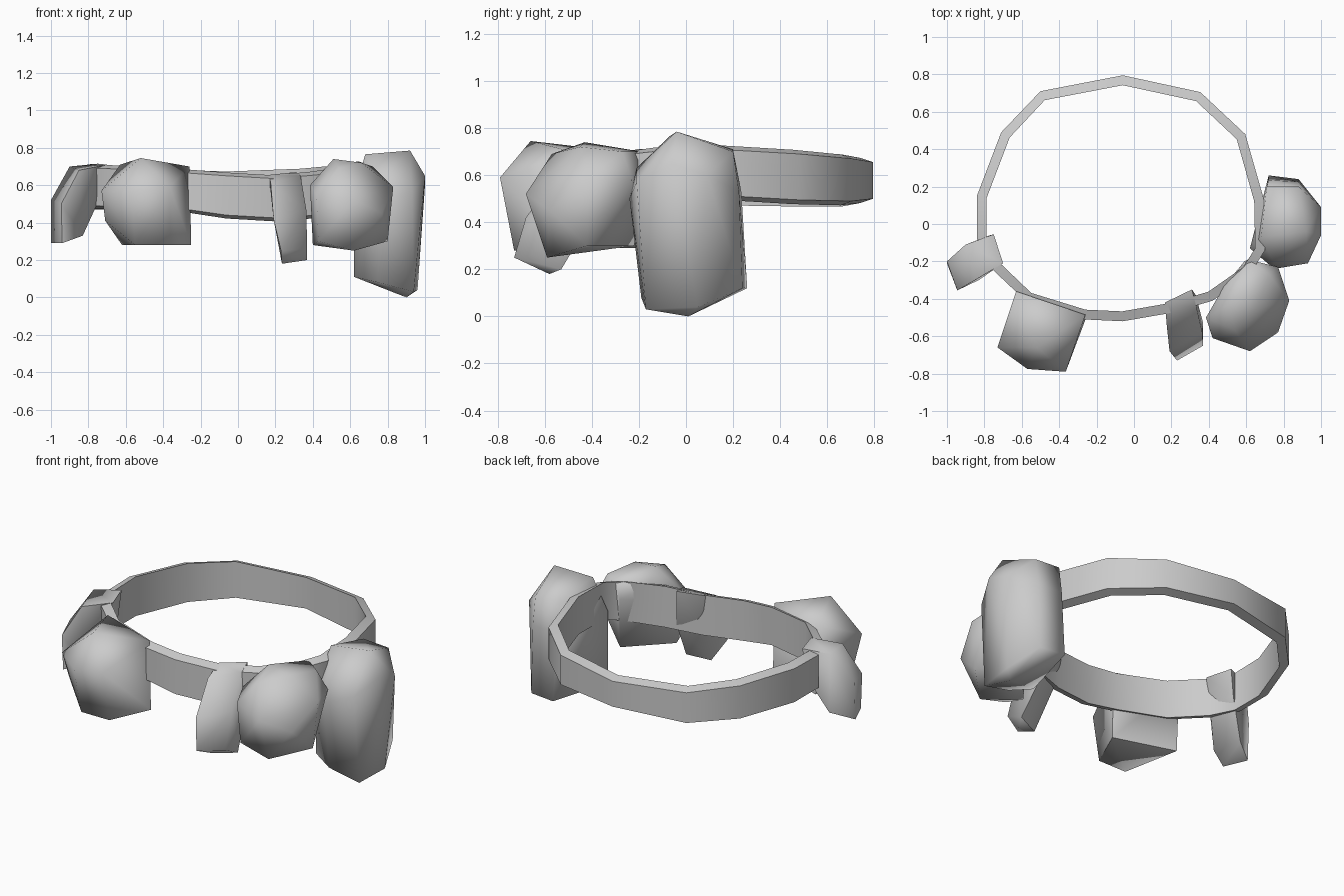
import bpy, bmesh, math
from mathutils import Vector

grey = bpy.data.materials.new("light grey")
grey.diffuse_color = (0.6, 0.6, 0.6, 1)


def finish(bm, name, angle):
    bmesh.ops.recalc_face_normals(bm, faces=bm.faces[:])
    mesh = bpy.data.meshes.new(name)
    bm.to_mesh(mesh)
    bm.free()
    mesh.materials.append(grey)
    obj = bpy.data.objects.new(name, mesh)
    bpy.context.collection.objects.link(obj)
    bpy.ops.object.select_all(action='DESELECT')
    obj.select_set(True)
    bpy.context.view_layer.objects.active = obj
    bpy.ops.object.shade_smooth_by_angle(angle=math.radians(angle))
    return obj


def pouch(name, corners):
    """Faceted soft pouch: the hull around its corner points."""
    bm = bmesh.new()
    for c in corners:
        bm.verts.new(c)
    bmesh.ops.convex_hull(bm, input=bm.verts[:])
    loose = [v for v in bm.verts if not v.link_faces]
    bmesh.ops.delete(bm, geom=loose, context='VERTS')
    return finish(bm, name, 85)


def belt(name, path, thickness, flare):
    """Closed band following (x, y, bottom, top) stations, taller inside."""
    bm = bmesh.new()
    n = len(path)
    rings = []
    for i, (x, y, lo, hi) in enumerate(path):
        a = Vector(path[i - 1][:2])
        b = Vector(path[(i + 1) % n][:2])
        t = (b - a).normalized()
        inward = Vector((t.y, -t.x)) * thickness     # path runs clockwise
        ix, iy = x + inward.x, y + inward.y
        rings.append([bm.verts.new(p) for p in
                      ((x, y, lo), (x, y, hi),
                       (ix, iy, hi + flare), (ix, iy, lo - flare))])
    for i in range(n):
        p, q = rings[i], rings[(i + 1) % n]
        for k in range(4):
            m = (k + 1) % 4
            bm.faces.new((p[k], p[m], q[m], q[k]))
    return finish(bm, name, 60)


# Waist belt, dipping at the front
belt("belt", [
    (-0.06, 0.795, 0.50, 0.655), (0.355, 0.705, 0.49, 0.67),
    (0.595, 0.48, 0.495, 0.69), (0.695, 0.13, 0.515, 0.71),
    (0.70, -0.14, 0.51, 0.70), (0.62, -0.27, 0.48, 0.685),
    (0.42, -0.41, 0.44, 0.655),
    (0.20, -0.475, 0.425, 0.635), (-0.06, -0.52, 0.44, 0.65),
    (-0.27, -0.51, 0.47, 0.665), (-0.575, -0.415, 0.485, 0.685),
    (-0.76, -0.24, 0.49, 0.69), (-0.84, -0.08, 0.49, 0.69),
    (-0.84, 0.15, 0.49, 0.695), (-0.71, 0.49, 0.485, 0.685),
    (-0.50, 0.71, 0.485, 0.67)], 0.053, 0.018)

# Tall side pouch
pouch("tall_side_pouch", [
    (0.92, -0.04, 0.785), (0.68, -0.07, 0.765), (0.71, 0.20, 0.71),
    (0.88, 0.20, 0.70), (0.75, -0.21, 0.63), (1.0, -0.06, 0.65),
    (1.0, 0.09, 0.60), (0.93, -0.21, 0.57), (0.75, -0.24, 0.5),
    (0.72, 0.235, 0.53), (0.88, 0.225, 0.53),
    (0.90, 0.01, 0.0), (0.94, -0.17, 0.03), (0.96, 0.05, 0.04),
    (0.72, 0.26, 0.12), (0.88, 0.24, 0.12), (0.62, -0.13, 0.11),
    (0.62, -0.13, 0.55), (0.75, -0.19, 0.08)])

# Rounded front right pouch
pouch("round_front_pouch", [
    (0.51, -0.43, 0.74), (0.61, -0.19, 0.70), (0.72, -0.27, 0.70),
    (0.66, -0.45, 0.72), (0.48, -0.335, 0.68), (0.50, -0.31, 0.58),
    (0.59, -0.20, 0.60),
    (0.54, -0.57, 0.69), (0.385, -0.50, 0.60), (0.42, -0.61, 0.55),
    (0.62, -0.68, 0.52), (0.83, -0.41, 0.59), (0.77, -0.23, 0.58),
    (0.77, -0.58, 0.45), (0.40, -0.48, 0.28), (0.43, -0.59, 0.30),
    (0.62, -0.59, 0.25), (0.80, -0.42, 0.30), (0.60, -0.22, 0.30)])

# Narrow front pouch
pouch("narrow_front_pouch", [
    (0.165, -0.42, 0.655), (0.31, -0.35, 0.67), (0.335, -0.45, 0.65),
    (0.175, -0.54, 0.61), (0.19, -0.68, 0.42), (0.365, -0.58, 0.47),
    (0.23, -0.73, 0.25), (0.37, -0.65, 0.26), (0.235, -0.58, 0.18),
    (0.37, -0.53, 0.20), (0.19, -0.43, 0.47), (0.33, -0.38, 0.45)])

# Wide front left pouch
pouch("wide_front_pouch", [
    (-0.52, -0.66, 0.745), (-0.63, -0.36, 0.71), (-0.26, -0.485, 0.70),
    (-0.365, -0.79, 0.59), (-0.57, -0.775, 0.56), (-0.73, -0.66, 0.57),
    (-0.71, -0.62, 0.41), (-0.55, -0.73, 0.28), (-0.36, -0.73, 0.28),
    (-0.62, -0.37, 0.28), (-0.25, -0.485, 0.28)])

# Slim left pouch
pouch("slim_left_pouch", [
    (-0.90, -0.11, 0.70), (-0.75, -0.055, 0.715), (-0.70, -0.21, 0.71),
    (-0.85, -0.30, 0.68), (-1.0, -0.20, 0.52), (-0.945, -0.355, 0.50),
    (-1.0, -0.21, 0.29), (-0.94, -0.35, 0.29), (-0.83, -0.30, 0.33),
    (-0.88, -0.13, 0.33), (-0.77, -0.06, 0.55), (-0.73, -0.21, 0.55)])
